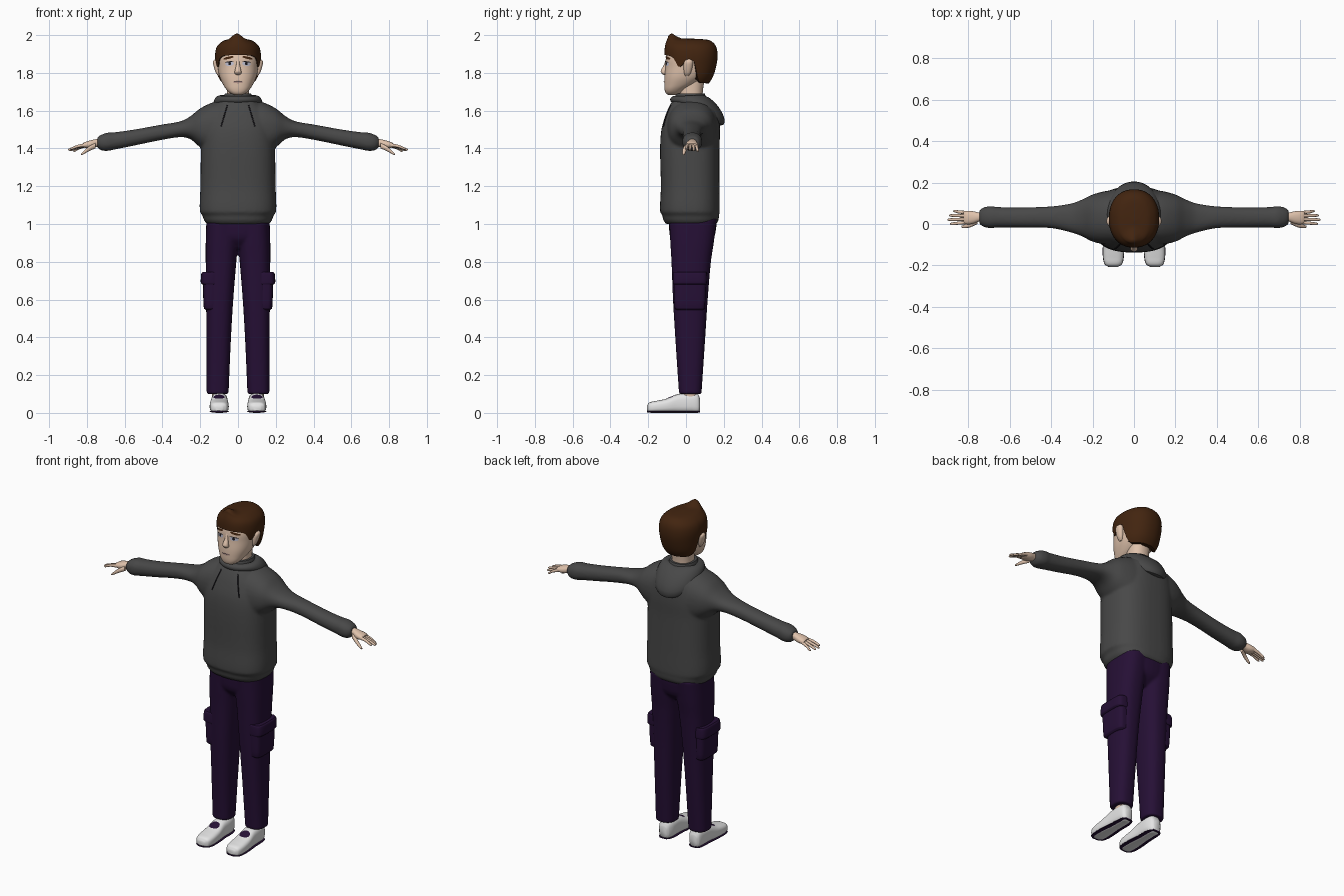
import bpy, bmesh, math
from mathutils import Vector
from mathutils.bvhtree import BVHTree

if "Cube" in bpy.data.objects:
    bpy.data.objects.remove(bpy.data.objects["Cube"])


def material(name, r, g, b):
    m = bpy.data.materials.new(name)
    m.use_nodes = True
    m.diffuse_color = (r, g, b, 1)
    m.node_tree.nodes["Principled BSDF"].inputs["Base Color"].default_value = (r, g, b, 1)
    return m


GREY = material("hoodie grey", .065, .065, .065)
PURPLE = material("dark purple", .019, .005, .036)
SKIN = material("skin", .74, .54, .41)
HAIR = material("brown hair", .055, .018, .005)
WHITE = material("shoe white", .78, .78, .78)
EYE = material("eye white", .55, .55, .66)
DARK = material("near black", .01, .009, .012)
LIP = material("lip", .45, .29, .25)


def sample(rows, k):
    """Smoothly interpolate rows of (key, values...) at key k."""
    i = 0
    while i < len(rows) - 2 and k > rows[i + 1][0]:
        i += 1
    a, b = rows[i], rows[i + 1]
    p, q = rows[max(i - 1, 0)], rows[min(i + 2, len(rows) - 1)]
    d = b[0] - a[0]
    t = min(max((k - a[0]) / d, 0), 1)
    out = []
    for j in range(1, len(a)):
        ma = (b[j] - p[j]) / (b[0] - p[0]) * d
        mb = (q[j] - a[j]) / (q[0] - a[0]) * d
        out.append(a[j] * (1 + 2 * t) * (1 - t) ** 2 + b[j] * t * t * (3 - 2 * t)
                   + ma * t * (1 - t) ** 2 + mb * t * t * (t - 1))
    return out


def oval(a, power):
    c, s = math.cos(a), math.sin(a)
    e = 2 / power
    return math.copysign(abs(c) ** e, c), math.copysign(abs(s) ** e, s)


def skin_rings(bm, rings, loop=False):
    """Bridge rings of points, closing or capping the ends."""
    rings = [[bm.verts.new(p) for p in r] for r in rings]
    n = len(rings[0])
    for i in range(len(rings) - (0 if loop else 1)):
        a, b = rings[i], rings[(i + 1) % len(rings)]
        for j in range(n):
            k = (j + 1) % n
            bm.faces.new((a[j], a[k], b[k], b[j]))
    if not loop:
        bm.faces.new(rings[0])
        bm.faces.new(rings[-1])


def loft(bm, axis, rows, side=1, power=2.3, sides=32, steps=5):
    """Rows hold (position, low u, high u, low v, high v) along an axis."""
    rings = []
    for i in range(len(rows) - 1):
        last = i == len(rows) - 2
        for j in range(steps + last):
            k = rows[i][0] + (rows[i + 1][0] - rows[i][0]) * j / steps
            u0, u1, v0, v1 = sample(rows, k)
            ring = []
            for m in range(sides):
                c, s = oval(math.tau * m / sides, power)
                u = (u0 + u1) / 2 + c * (u1 - u0) / 2
                v = (v0 + v1) / 2 + s * (v1 - v0) / 2
                x, y, z = {"x": (k, u, v), "y": (u, k, v), "z": (u, v, k)}[axis]
                ring.append((x * side, y, z))
            rings.append(ring)
    skin_rings(bm, rings)


def even(rows):
    """Expand (key, half width, low y, high y) to rows centred on x."""
    return [(k, -w, w, a, b) for k, w, a, b in rows]


def finish(name, bm, mat, fuse=0):
    bmesh.ops.recalc_face_normals(bm, faces=bm.faces[:])
    me = bpy.data.meshes.new(name)
    bm.to_mesh(me)
    bm.free()
    me.materials.append(mat)
    ob = bpy.data.objects.new(name, me)
    bpy.context.scene.collection.objects.link(ob)
    if fuse:
        r = ob.modifiers.new("fuse", "REMESH")
        r.mode, r.voxel_size, r.use_smooth_shade = "VOXEL", .008, True
        s = ob.modifiers.new("soften", "SMOOTH")
        s.factor, s.iterations = .5, fuse
    return ob


def part(name, mat, axis, rows, **kw):
    bm = bmesh.new()
    loft(bm, axis, rows, **kw)
    return finish(name, bm, mat)


def surface(ob):
    bpy.context.view_layer.update()
    return BVHTree.FromObject(ob, bpy.context.evaluated_depsgraph_get())


def decal(name, tree, mat, cx, cv, ru, rv, tilt=0, lift=.002, top=False):
    """Thin oval plate laid on a surface from the front or from above."""
    bm = bmesh.new()
    rings = []
    for r in (.05, .35, .7, 1):
        ring = []
        for m in range(20):
            c, s = oval(math.tau * m / 20, 2.2)
            u, v = c * ru * r, s * rv * r
            x, w = cx + u * math.cos(tilt) - v * math.sin(tilt), cv + u * math.sin(tilt) + v * math.cos(tilt)
            o, d = ((x, w, 3), (0, 0, -1)) if top else ((x, -3, w), (0, 1, 0))
            hit = tree.ray_cast(Vector(o), Vector(d))[0]
            if hit is None:
                hit = Vector((x, w, .06)) if top else Vector((x, -.1, w))
            ring.append(hit - Vector(d) * lift)
        rings.append(ring)
    skin_rings(bm, rings[::-1])
    bm.faces.ensure_lookup_table()
    bmesh.ops.delete(bm, geom=[f for f in bm.faces if len(f.verts) == 20][:1], context="FACES_ONLY")
    finish(name, bm, mat)


SIDES = (("left", 1), ("right", -1))

# Hoodie body and sleeves, fused into one soft garment
bm = bmesh.new()
loft(bm, "z", even([(1, .165, -.105, .16), (1.02, .18, -.12, .172), (1.045, .188, -.125, .175),
                    (1.065, .202, -.137, .178), (1.2, .199, -.133, .177), (1.4, .196, -.137, .177),
                    (1.5, .19, -.13, .18), (1.58, .165, -.107, .172), (1.63, .125, -.085, .15),
                    (1.67, .08, -.06, .115)]), power=2.6, sides=48)
for _, s in SIDES:
    loft(bm, "x", [(.06, -.10, .165, 1.34, 1.655), (.13, -.10, .16, 1.36, 1.645), (.2, -.085, .142, 1.405, 1.612),
                   (.25, -.06, .118, 1.448, 1.572), (.3, -.042, .1, 1.46, 1.545), (.4, -.02, .085, 1.446, 1.527),
                   (.55, -.017, .08, 1.415, 1.5), (.66, -.017, .082, 1.393, 1.485), (.69, -.02, .086, 1.387, 1.484),
                   (.725, -.014, .08, 1.39, 1.472), (.745, .0, .068, 1.405, 1.46)], side=s)
hoodie = finish("hoodie", bm, GREY, fuse=6)

# Folded hood: a roll around the neck that droops at the back
bm = bmesh.new()
rings = []
for i in range(56):
    a = math.tau * i / 56
    w = (1 + math.sin(a)) / 2
    out = Vector((math.cos(a), math.sin(a), 0))
    mid = Vector((math.cos(a) * .098, .04 + math.sin(a) * .1, 1.658 - .058 * w * w))
    tilt = .65 * w
    tall = (Vector((0, 0, math.cos(tilt))) - out * math.sin(tilt)) * (.02 + .075 * w * w)
    wide = (out * math.cos(tilt) + Vector((0, 0, math.sin(tilt)))) * (.024 + .014 * w)
    rings.append([mid + tall * math.sin(math.tau * j / 16) + wide * math.cos(math.tau * j / 16) for j in range(16)])
skin_rings(bm, rings, loop=True)
finish("hood", bm, GREY)
part("collar", GREY, "z", even([(1.62, .09, -.07, .12), (1.665, .078, -.06, .108), (1.69, .07, -.052, .1)]))

# Drawstrings following the chest
chest = surface(hoodie)
for label, s in SIDES:
    rows = []
    for i in range(9):
        z, x = 1.515 + i * .0145, .09 - i * .0043
        hit = chest.ray_cast(Vector((x, -3, z)), Vector((0, 1, 0)))[0]
        y = hit.y if hit else -.1
        rows.append((z, x - .0035, x + .0035, y - .005, y + .003))
    part(label + "_drawstring", DARK, "z", rows, side=s, sides=8, steps=2)

# Trousers, fused at the hips
bm = bmesh.new()
loft(bm, "z", even([(.87, .06, -.04, .1), (.92, .145, -.08, .145), (.98, .163, -.09, .16), (1.03, .163, -.09, .163)]))
for _, s in SIDES:
    loft(bm, "z", [(.1, .05, .166, -.037, .082), (.4, .037, .167, -.057, .102), (.6, .025, .169, -.069, .115),
                   (.8, .009, .171, -.077, .132), (.9, .0, .171, -.083, .147), (1.03, -.01, .167, -.09, .164)],
         side=s, power=2.5)
finish("trousers", bm, PURPLE, fuse=3)

for label, s in SIDES:
    # Cargo pocket with its flap
    part(label + "_pocket", PURPLE, "z", [(.545, .105, .172, -.05, .09), (.555, .1, .181, -.06, .1),
                                          (.7, .1, .186, -.066, .106)], side=s, power=4)
    part(label + "_pocket_flap", PURPLE, "z", [(.68, .1, .19, -.067, .107), (.688, .1, .197, -.07, .11),
                                               (.738, .1, .194, -.07, .11), (.746, .1, .188, -.067, .108)],
         side=s, power=4)

    # Ankle, shoe, dark welt and shoe opening
    part(label + "_ankle", SKIN, "z", [(.06, .075, .135, -.02, .06), (.16, .07, .14, -.02, .06)], side=s)
    shoe_rows = [(-.207, .08, .122, .012, .038), (-.195, .06, .14, .002, .054), (-.16, .05, .149, 0, .063),
                 (-.1, .05, .149, 0, .076), (-.04, .055, .143, 0, .1), (.03, .056, .14, 0, .106),
                 (.063, .066, .134, 0, .1), (.075, .078, .122, .012, .075)]
    shoe = part(label + "_shoe", WHITE, "y", shoe_rows, side=s, power=2.9)
    welt = [(y, a - .001, b + .001, .003, .01) for y, a, b, _, _ in shoe_rows]
    part(label + "_shoe_welt", PURPLE, "y", welt, side=s, power=4)
    decal(label + "_shoe_opening", surface(shoe), PURPLE, .1 * s, -.08, .03, .024, top=True)

    # Hand: palm, four fingers and thumb
    bm = bmesh.new()
    loft(bm, "x", [(.7, .015, .052, 1.408, 1.452), (.745, .012, .055, 1.408, 1.45), (.78, .0, .062, 1.4, 1.443),
                   (.81, -.001, .063, 1.403, 1.434), (.822, .006, .057, 1.409, 1.427)], side=s, sides=20)
    for i, tip in enumerate((.888, .9, .892, .872)):
        y, fan = .008 + .0155 * i, (i - 1.5) * .005
        z = 1.397 - .004 * i
        loft(bm, "x", [(.8, y - .008, y + .008, 1.408, 1.428), (.845, y + fan / 2 - .0075, y + fan / 2 + .0075, z + .008, z + .024),
                       (tip - .008, y + fan - .006, y + fan + .006, z - .004, z + .009),
                       (tip, y + fan - .002, y + fan + .002, z - .002, z + .003)], side=s, sides=10, steps=3)
    loft(bm, "x", [(.755, .0, .025, 1.4, 1.43), (.79, -.016, .006, 1.385, 1.41),
                   (.82, -.02, -.004, 1.368, 1.384), (.832, -.017, -.009, 1.364, 1.372)], side=s, sides=12)
    finish(label + "_hand", bm, SKIN)

    # Ear
    part(label + "_ear", SKIN, "z", [(1.783, .09, .104, -.004, .014), (1.8, .09, .117, -.01, .025),
                                     (1.84, .09, .13, -.013, .036), (1.863, .09, .131, -.008, .037),
                                     (1.875, .095, .118, .005, .026)], side=s, sides=20)

# Head, neck and nose
part("neck", SKIN, "z", even([(1.63, .062, -.035, .09), (1.69, .058, -.035, .088), (1.78, .06, -.03, .1)]))
head = part("head", SKIN, "z", even([
    (1.683, .018, -.092, -.05), (1.69, .038, -.105, -.03), (1.71, .06, -.113, -.005), (1.74, .08, -.115, .05),
    (1.78, .098, -.114, .1), (1.83, .107, -.109, .13), (1.88, .11, -.106, .138), (1.93, .095, -.09, .125),
    (1.96, .06, -.05, .09)]), sides=48)
part("nose", SKIN, "z", even([(1.788, .006, -.117, -.1), (1.797, .017, -.128, -.1), (1.81, .017, -.134, -.1),
                              (1.84, .01, -.118, -.1), (1.872, .006, -.107, -.098)]), sides=16)

# Hair cap: hairline height varies around the head, with a front tuft
hairline = [(-1, 1.895), (-.75, 1.888), (-.6, 1.872), (-.45, 1.832), (-.3, 1.842), (-.15, 1.865),
            (.1, 1.86), (.25, 1.79), (.45, 1.752), (1, 1.745)]
dome = [(1.74, .09, -.08, .118), (1.78, .109, -.1, .143), (1.85, .119, -.112, .163), (1.9, .121, -.114, .167),
        (1.94, .111, -.11, .159), (1.965, .085, -.096, .138), (1.977, .055, -.075, .105), (1.982, .004, .01, .02)]
bm = bmesh.new()
rings = []
for i in range(-1, 25):
    rise = math.sin(max(i, 0) / 24 * math.pi / 2)
    ring = []
    for m in range(64):
        a = math.tau * m / 64
        low = sample(hairline, math.sin(a))[0]
        z = low + (1.982 - low) * rise
        w, y0, y1 = sample(dome, z)
        c, s = oval(a, 2.2)
        shrink = .85 if i < 0 else 1
        x, y = c * w * shrink, (y0 + y1) / 2 + s * (y1 - y0) / 2 * shrink
        tuft = math.exp(-((x + .006) / .035) ** 2 - ((y + .078) / .032) ** 2)
        ring.append((x, y, z + .032 * tuft * min(max((z - 1.9) / .07, 0), 1)))
    rings.append(ring)
skin_rings(bm, rings)
finish("hair", bm, HAIR)

# Face details
face = surface(head)
for label, s in SIDES:
    decal(label + "_eye", face, EYE, .045 * s, 1.848, .023, .011, -.1 * s)
    decal(label + "_iris", face, DARK, .044 * s, 1.849, .0075, .0085, lift=.0035)
    decal(label + "_eyelid_line", face, DARK, .046 * s, 1.859, .025, .0025, -.15 * s, lift=.0045)
    decal(label + "_eyebrow", face, HAIR, .05 * s, 1.88, .028, .006, -.22 * s, lift=.004)
decal("mouth", face, LIP, 0, 1.752, .026, .007)
decal("mouth_line", face, DARK, 0, 1.754, .026, .0014, lift=.0035)

# Smooth shading that keeps hard edges
bpy.ops.object.select_all(action="DESELECT")
for ob in bpy.context.scene.objects:
    if ob.type == "MESH":
        ob.select_set(True)
        bpy.context.view_layer.objects.active = ob
bpy.ops.object.shade_smooth_by_angle(angle=math.radians(45))
